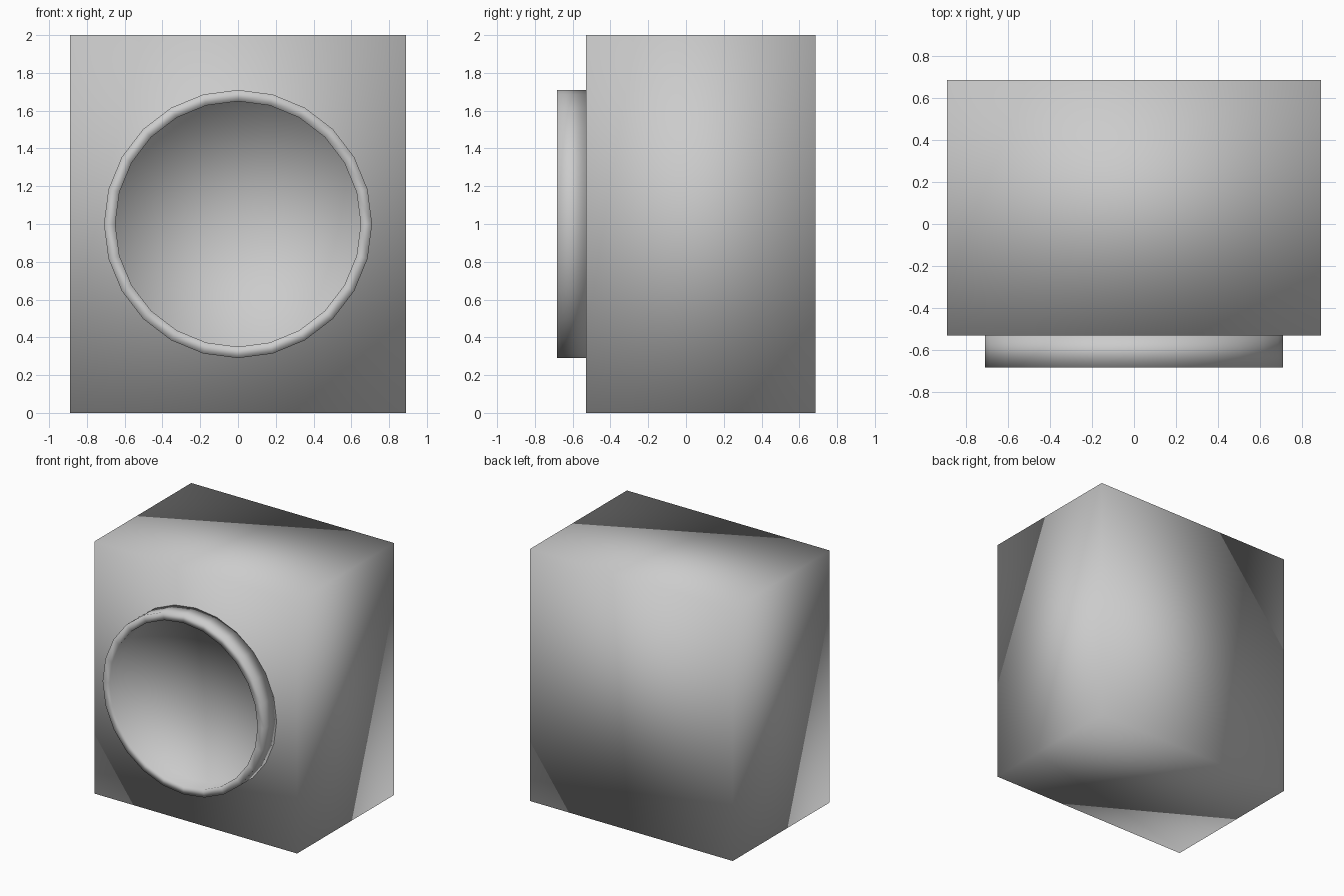
import bpy, bmesh
from math import sin, cos, tau

if "Cube" in bpy.data.objects:
    bpy.data.objects.remove(bpy.data.objects["Cube"])

SIDES = 24
FRONT, BACK = -0.53, 0.685


def finish(name, bm):
    bmesh.ops.recalc_face_normals(bm, faces=bm.faces)
    for f in bm.faces:
        f.smooth = True
    mesh = bpy.data.meshes.new(name)
    bm.to_mesh(mesh)
    bm.free()
    obj = bpy.data.objects.new(name, mesh)
    bpy.context.collection.objects.link(obj)
    return obj


# Cabinet: plain box with softly blended shading
bm = bmesh.new()
bmesh.ops.create_cube(bm, size=1)
for v in bm.verts:
    v.co = (v.co.x * 1.78, v.co.y * (BACK - FRONT) + (FRONT + BACK) / 2, v.co.z * 2 + 1)
finish("cabinet", bm)

# Round door: rim and recessed panel, turned around the front axis
profile = [(0.71, FRONT), (0.71, -0.683), (0.65, -0.683), (0.65, -0.55)]
bm = bmesh.new()
rings = [[bm.verts.new((r * cos(tau * i / SIDES), y, 1 + r * sin(tau * i / SIDES)))
          for i in range(SIDES)] for r, y in profile]
centre = bm.verts.new((0, -0.54, 1))
back_centre = bm.verts.new((0, FRONT, 1))
for i in range(SIDES):
    j = (i + 1) % SIDES
    for a, b in zip(rings, rings[1:]):
        bm.faces.new((a[i], a[j], b[j], b[i]))
    bm.faces.new((rings[-1][i], rings[-1][j], centre))
    bm.faces.new((rings[0][j], rings[0][i], back_centre))
finish("round_door", bm)
